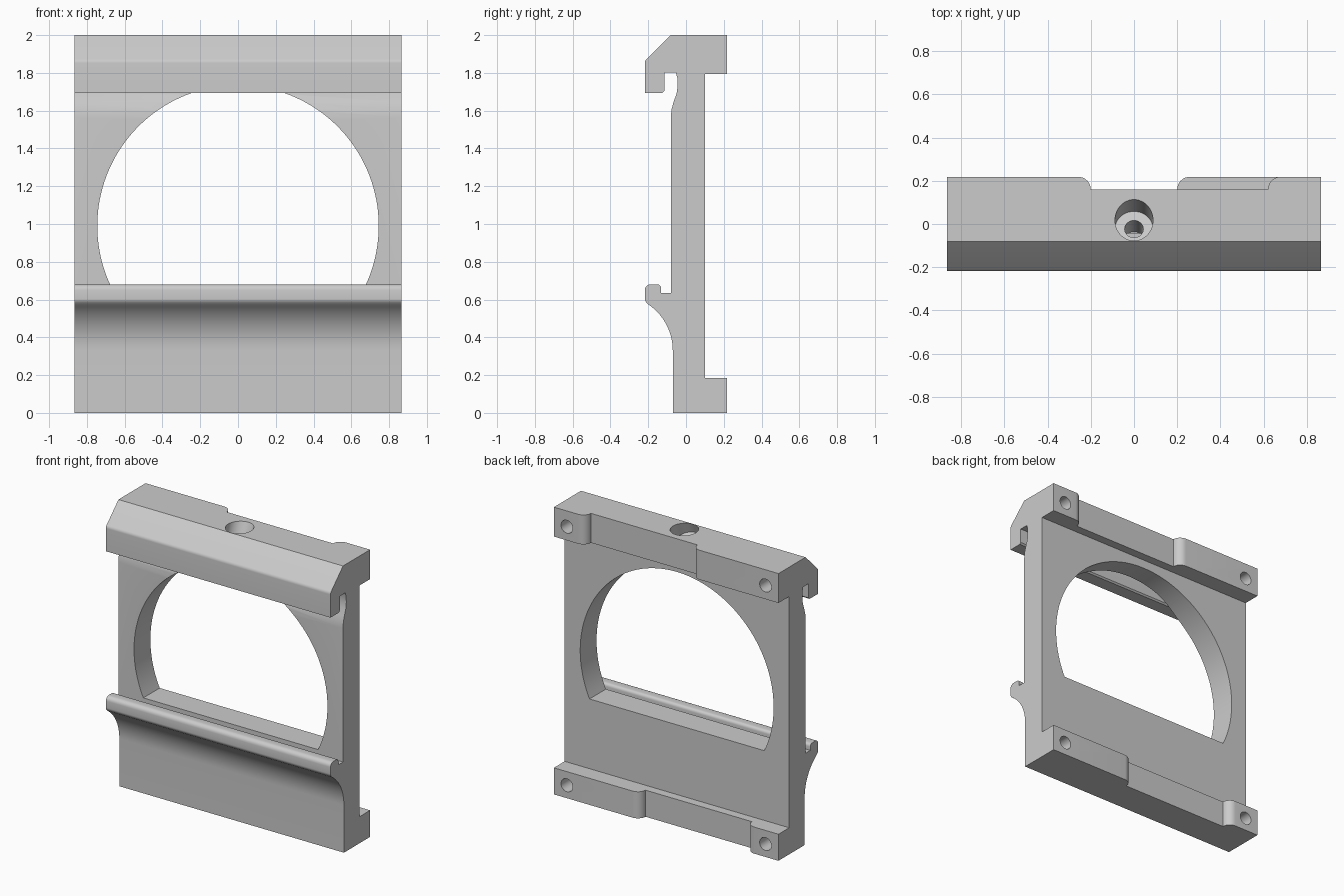
import bpy
import bmesh
from math import sin, cos, radians, pi
from mathutils import Vector

if "Cube" in bpy.data.objects:
    bpy.data.objects.remove(bpy.data.objects["Cube"])

HALF = 0.865
BACK = 0.218

grey = bpy.data.materials.new("matte grey")
grey.use_nodes = True
grey.diffuse_color = (0.6, 0.6, 0.6, 1)
grey.node_tree.nodes["Principled BSDF"].inputs["Base Color"].default_value = (0.6, 0.6, 0.6, 1)


def arc(cx, cy, r, start, end, steps):
    """Points on a circular arc, angles in degrees."""
    angles = [radians(start + (end - start) * i / steps) for i in range(steps + 1)]
    return [(cx + r * cos(a), cy + r * sin(a)) for a in angles]


def prism(name, outline, to_3d, depth):
    """Extrude a 2D outline, placed by to_3d, along the vector depth."""
    bm = bmesh.new()
    face = bm.faces.new([bm.verts.new(to_3d(*p)) for p in outline])
    out = bmesh.ops.extrude_face_region(bm, geom=[face])
    moved = [v for v in out["geom"] if isinstance(v, bmesh.types.BMVert)]
    bmesh.ops.translate(bm, verts=moved, vec=depth)
    bmesh.ops.recalc_face_normals(bm, faces=bm.faces)
    mesh = bpy.data.meshes.new(name)
    bm.to_mesh(mesh)
    bm.free()
    mesh.materials.append(grey)
    obj = bpy.data.objects.new(name, mesh)
    bpy.context.collection.objects.link(obj)
    return obj


def drill(name, start, end, r):
    """Round cutter between two points."""
    start, end = Vector(start), Vector(end)
    turn = (end - start).to_track_quat("Z", "Y")
    ring = arc(0, 0, r, 0, 352.5, 47)
    return prism(name, ring, lambda u, v: start + turn @ Vector((u, v, 0)), end - start)


# Side profile: foot, back wall, upper jaw with channel, lower hook
profile = [(-0.07, 0), (BACK, 0), (BACK, 0.185), (0.10, 0.185),
           (0.10, 1.795), (BACK, 1.795), (BACK, 2.0), (-0.08, 2.0)]
profile += arc(-0.188, 1.852, 0.03, 135, 180, 5)
profile += [(-0.218, 1.693), (-0.125, 1.693), (-0.115, 1.703), (-0.115, 1.803),
            (-0.054, 1.803), (-0.045, 1.77), (-0.044, 1.73), (-0.05, 1.69),
            (-0.066, 1.645), (-0.077, 1.605), (-0.08, 1.565), (-0.08, 0.635), (-0.132, 0.635)]
profile += arc(-0.152, 0.66, 0.02, 0, 90, 4)
profile += arc(-0.188, 0.65, 0.03, 90, 180, 5)
profile += arc(-0.188, 0.605, 0.03, 180, 222, 4)
profile += arc(-0.365, 0.33, 0.295, 56, 0, 14)
frame = prism("rail_clamp_frame", profile, lambda y, z: Vector((-HALF, y, z)), Vector((2 * HALF, 0, 0)))

# Large round window with a flat sill
window = prism("window_cutter", arc(0, 0.99, 0.745, -25.4, 205.4, 96),
               lambda x, z: Vector((x, -0.1, z)), Vector((0, 0.25, 0)))
cutters = [window]

# Rear recesses with rounded lips, one in the foot and one in the jaw
for side, z, h in ((1, 1.7, 0.4), (-1, -0.1, 0.4)):
    lip = 0.058
    shape = arc(-0.2 - lip, BACK - lip, lip, 90, 0, 8)
    shape += arc(0.62 + lip, BACK - lip, lip, 180, 90, 8)
    shape += [(0.62 + lip, 0.3), (-0.2 - lip, 0.3)]
    cutters.append(prism("recess_cutter", shape,
                         lambda x, y: Vector((side * x, y, z)), Vector((0, 0, h))))

# Blind screw holes in the four rear corners
for x in (-0.765, 0.765):
    for z in (0.09, 1.89):
        cutters.append(drill("screw_hole_cutter", (x, 0.3, z), (x, 0.04, z), 0.045))

# Slanted counterbored clamp screw hole in the top
entry = Vector((0, 0.018, 2.0))
axis = Vector((0, -sin(radians(22)), -cos(radians(22))))
cutters.append(drill("counterbore_cutter", entry - axis * 0.15, entry + axis * 0.11, 0.088))
cutters.append(drill("clamp_bore_cutter", entry, entry + axis * 0.25, 0.043))

for cutter in cutters:
    cutter.hide_render = True
    mod = frame.modifiers.new(cutter.name, "BOOLEAN")
    mod.operation = "DIFFERENCE"
    mod.solver = "EXACT"
    mod.object = cutter

# Bake the cuts, then drop the cutters
graph = bpy.context.evaluated_depsgraph_get()
result = bpy.data.meshes.new_from_object(frame.evaluated_get(graph))
frame.modifiers.clear()
frame.data = result
for cutter in cutters:
    bpy.data.objects.remove(cutter)

bpy.ops.object.select_all(action="DESELECT")
frame.select_set(True)
bpy.context.view_layer.objects.active = frame
bpy.ops.object.shade_smooth_by_angle(angle=radians(30))
